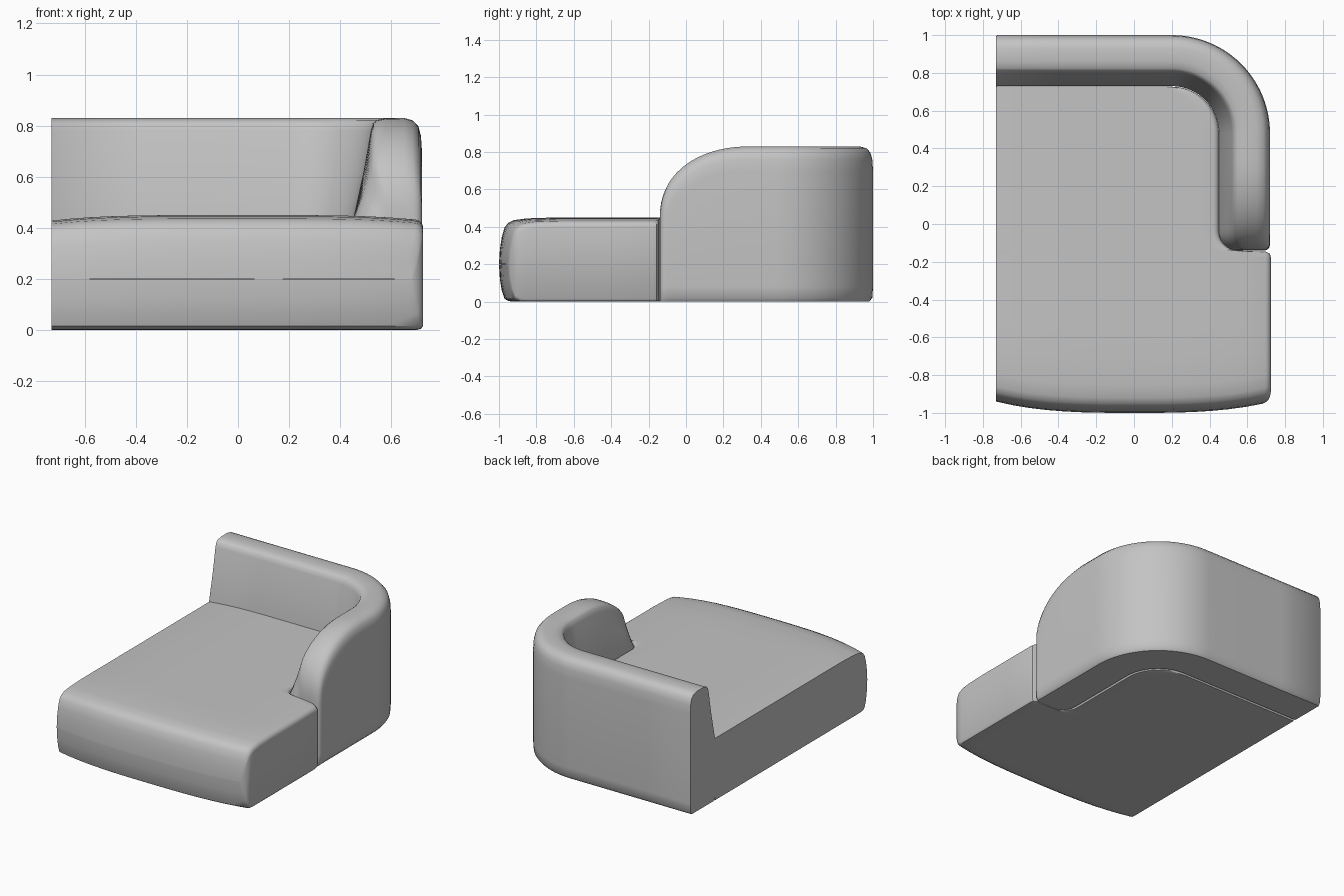
import bpy, bmesh, math
from mathutils import Vector

cube = bpy.data.objects.get("Cube")
if cube:
    bpy.data.objects.remove(cube, do_unlink=True)

fabric = bpy.data.materials.new("grey_fabric")
fabric.use_nodes = True
GREY = (0.55, 0.55, 0.55, 1)
fabric.diffuse_color = GREY
fabric.node_tree.nodes["Principled BSDF"].inputs["Base Color"].default_value = GREY


def loft(name, rings):
    """Skin closed rings of points and cap both ends."""
    bm = bmesh.new()
    rows = [[bm.verts.new(p) for p in ring] for ring in rings]
    n = len(rows[0])
    for a, b in zip(rows, rows[1:]):
        for i in range(n):
            j = (i + 1) % n
            bm.faces.new((a[i], a[j], b[j], b[i]))
    bm.faces.new(rows[0])
    bm.faces.new(rows[-1])
    bmesh.ops.recalc_face_normals(bm, faces=bm.faces)
    mesh = bpy.data.meshes.new(name)
    bm.to_mesh(mesh)
    bm.free()
    mesh.materials.append(fabric)
    obj = bpy.data.objects.new(name, mesh)
    bpy.context.collection.objects.link(obj)
    bpy.ops.object.select_all(action='DESELECT')
    obj.select_set(True)
    bpy.context.view_layer.objects.active = obj
    bpy.ops.object.shade_smooth_by_angle(angle=math.radians(40))
    return obj


LEFT, BACK, ARM = -0.73, 1.0, 0.72       # outer limits of the backrest
CX, CY, R = 0.2, 0.48, 0.52              # corner bend
WIDTH, END = 0.27, -0.14                 # base thickness, front end of the arm
SEAT, TOP = 0.45, 0.83


# Seat cushion: cross-sections lofted from front to back
def seat_ring(y, xm, lo, hi):
    r = min(0.03, (hi - lo) / 3)
    cols = [LEFT + (xm - r - LEFT) * i / 16 for i in range(17)]
    pts = [(x, hi) for x in cols]
    for k in range(1, 5):
        a = k * math.pi / 8
        pts.append((xm - r + r * math.sin(a), hi - r + r * math.cos(a)))
    pts += [(xm, lo + r * 0.6), (xm - r * 0.3, lo + r * 0.15)]
    pts += [(x, lo) for x in reversed(cols)]
    ring = []
    for x, z in pts:
        side = abs(x / 0.73)
        bow = 0.06 * side ** 3 * max(0, min(1, (-0.4 - y) / 0.5))
        crown = 0.022 * side ** 4 * (z - lo) / 0.45
        ring.append((x, y + bow, z - crown))
    return ring


front = [(-1.0, 0.68, 0.199, 0.201), (-0.995, 0.70, 0.12, 0.28),
         (-0.985, 0.712, 0.06, 0.345), (-0.97, 0.72, 0.015, 0.397),
         (-0.95, 0.724, 0.003, 0.422), (-0.92, 0.725, 0, 0.436),
         (-0.85, 0.725, 0, 0.445)]
plan = [(-0.7, 0.725), (-0.55, 0.725), (-0.4, 0.725), (-0.18, 0.725),
        (-0.158, 0.72), (-0.147, 0.70), (-0.144, 0.62)]
# Notch around the rounded arm end, then around the inner corner bend
for k in range(6):
    a = k * math.pi / 10
    plan.append((END + 0.1 - 0.1 * math.cos(a), 0.55 - 0.1 * math.sin(a)))
plan.append((0.2, 0.45))
for k in range(11):
    a = k * math.pi / 20
    plan.append((CY + 0.247 * math.sin(a), CX + 0.25 * math.cos(a)))
loft("seat_cushion", [seat_ring(*f) for f in front]
     + [seat_ring(y, x, 0, SEAT) for y, x in plan])


# Wraparound backrest: tapered section swept along the bend
def back_ring(base, inward, d):
    h = TOP
    if d < 0.49:
        rise = max(0, 1 - ((0.49 - d) / 0.49) ** 2.2)
        h = SEAT + (TOP - SEAT) * rise ** (1 / 2.2)

    def shrink(r):
        return r - math.sqrt(r * r - (r - d) ** 2) if d < r else 0

    outer, inner = shrink(0.03), shrink(0.1)
    knee = min(0.43, h - 0.07)
    edge = h - 0.05
    section = [(0.02, 0), (0.004, 0.02), (0, 0.08), (0, h - 0.13),
               (0.004, h - 0.07), (0.014, h - 0.033), (0.035, h - 0.01),
               (0.07, h), (0.14, h - 0.001), (0.175, h - 0.008),
               (0.19, h - 0.02), (0.2, edge),
               (0.228, knee + (edge - knee) * 0.55),
               (WIDTH, knee), (WIDTH, 0.025), (0.255, 0)]
    k = (WIDTH - outer - inner) / WIDTH
    return [base + inward * (outer + o * k) + Vector((0, 0, z)) for o, z in section]


rings = []
ends = [0.49 * (1 - math.cos(math.radians(5 * k))) for k in range(19)]
for d in ends + [0.55]:
    rings.append(back_ring(Vector((ARM, END + d, 0)), Vector((-1, 0, 0)), d))
for k in range(25):
    a = math.radians(90 * k / 24)
    out = Vector((math.cos(a), math.sin(a), 0))
    rings.append(back_ring(Vector((CX, CY, 0)) + out * R, -out, 1))
for x in (-0.1, -0.4, LEFT + 0.005):
    rings.append(back_ring(Vector((x, BACK, 0)), Vector((0, -1, 0)), 1))
rings.append(back_ring(Vector((LEFT, BACK - 0.004, 0)), Vector((0, -1, 0)), 1))
loft("wraparound_backrest", rings)
